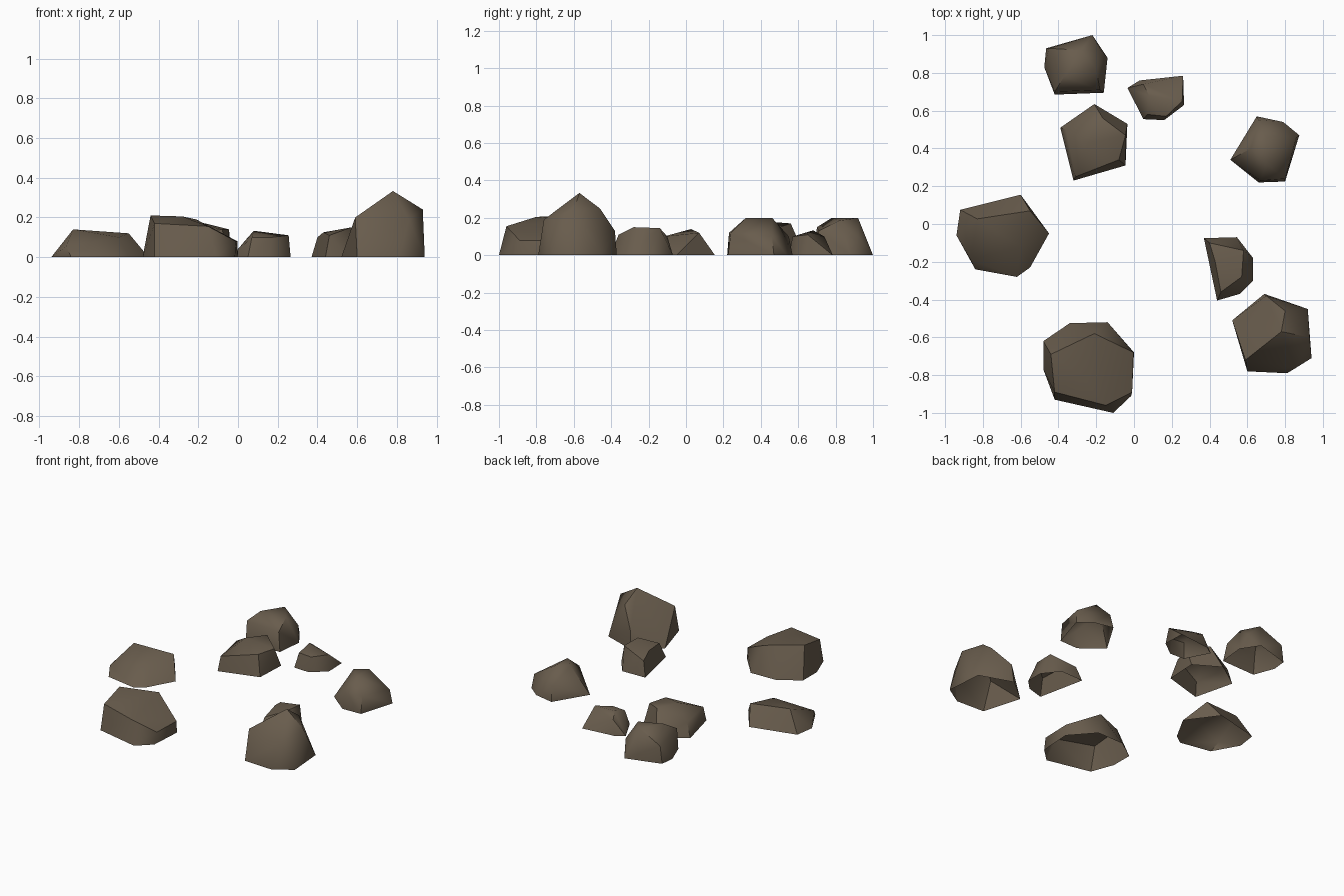
import bpy, bmesh, math

stone = bpy.data.materials.new("brown_stone")
stone.diffuse_color = (0.14, 0.108, 0.074, 1)


def rock(name, foot, crown):
    """Faceted boulder: hull of a ground outline and a few crown corners, open below."""
    bm = bmesh.new()
    for x, y in foot:
        bm.verts.new((x, y, 0))
    for p in crown:
        bm.verts.new(p)
    bmesh.ops.convex_hull(bm, input=bm.verts[:])
    bmesh.ops.dissolve_degenerate(bm, dist=0.001, edges=bm.edges[:])
    bmesh.ops.recalc_face_normals(bm, faces=bm.faces[:])
    under = [f for f in bm.faces if all(v.co.z < 0.001 for v in f.verts)]
    bmesh.ops.delete(bm, geom=under, context='FACES')
    loose = [v for v in bm.verts if not v.link_faces]
    bmesh.ops.delete(bm, geom=loose, context='VERTS')
    me = bpy.data.meshes.new(name)
    bm.to_mesh(me)
    bm.free()
    me.materials.append(stone)
    ob = bpy.data.objects.new(name, me)
    bpy.context.collection.objects.link(ob)
    bpy.ops.object.select_all(action='DESELECT')
    ob.select_set(True)
    bpy.context.view_layer.objects.active = ob
    bpy.ops.object.shade_smooth_by_angle(angle=math.radians(50))


# back group
rock("back_rock",
     [(-.475, .83), (-.465, .93), (-.22, 1.0), (-.14, .88), (-.16, .695), (-.42, .685)],
     [(-.28, .92, .2), (-.37, .78, .2), (-.2, .82, .185), (-.175, .92, .1),
      (-.42, .7, .15), (-.18, .71, .13), (-.45, .93, .12)])
rock("back_small_rock",
     [(-.035, .72), (.03, .76), (.26, .785), (.265, .63), (.16, .55), (.05, .555)],
     [(.08, .68, .133), (.255, .65, .11), (.07, .58, .1), (.05, .74, .1), (.17, .57, .1)])
rock("back_middle_rock",
     [(-.39, .51), (-.21, .635), (-.035, .53), (-.045, .31), (-.32, .23)],
     [(-.165, .56, .17), (-.24, .43, .18), (-.045, .47, .14), (-.31, .25, .1),
      (-.08, .34, .14), (-.36, .5, .1)])

# sides
rock("right_rock",
     [(.51, .34), (.65, .57), (.79, .54), (.875, .47), (.8, .225), (.66, .22)],
     [(.62, .4, .2), (.7, .46, .2), (.7, .32, .2), (.86, .46, .1),
      (.67, .23, .12), (.8, .24, .12), (.66, .55, .1)])
rock("left_rock",
     [(-.94, -.06), (-.92, .075), (-.6, .155), (-.45, -.05), (-.55, -.23),
      (-.62, -.28), (-.84, -.24)],
     [(-.83, .027, .14), (-.55, .07, .12), (-.865, -.19, .055), (-.6, -.12, .1)])

# front group
rock("front_small_rock",
     [(.37, -.075), (.545, -.07), (.63, -.18), (.63, -.3), (.56, -.37), (.44, -.405)],
     [(.58, -.14, .145), (.57, -.28, .15), (.43, -.2, .125), (.46, -.36, .11), (.4, -.1, .1)])
rock("front_tall_rock",
     [(.52, -.51), (.69, -.37), (.92, -.45), (.94, -.71), (.81, -.79), (.6, -.78)],
     [(.78, -.57, .333), (.59, -.72, .2), (.8, -.46, .25), (.93, -.6, .24),
      (.7, -.38, .13), (.86, -.76, .19)])
rock("front_wide_rock",
     [(-.48, -.62), (-.34, -.525), (-.14, -.52), (0, -.68), (-.015, -.91),
      (-.11, -1.0), (-.42, -.93), (-.48, -.77)],
     [(-.44, -.69, .21), (-.21, -.58, .19), (-.003, -.68, .08), (-.42, -.89, .17),
      (-.15, -.96, .155), (-.28, -.8, .205), (-.01, -.89, .08)])
